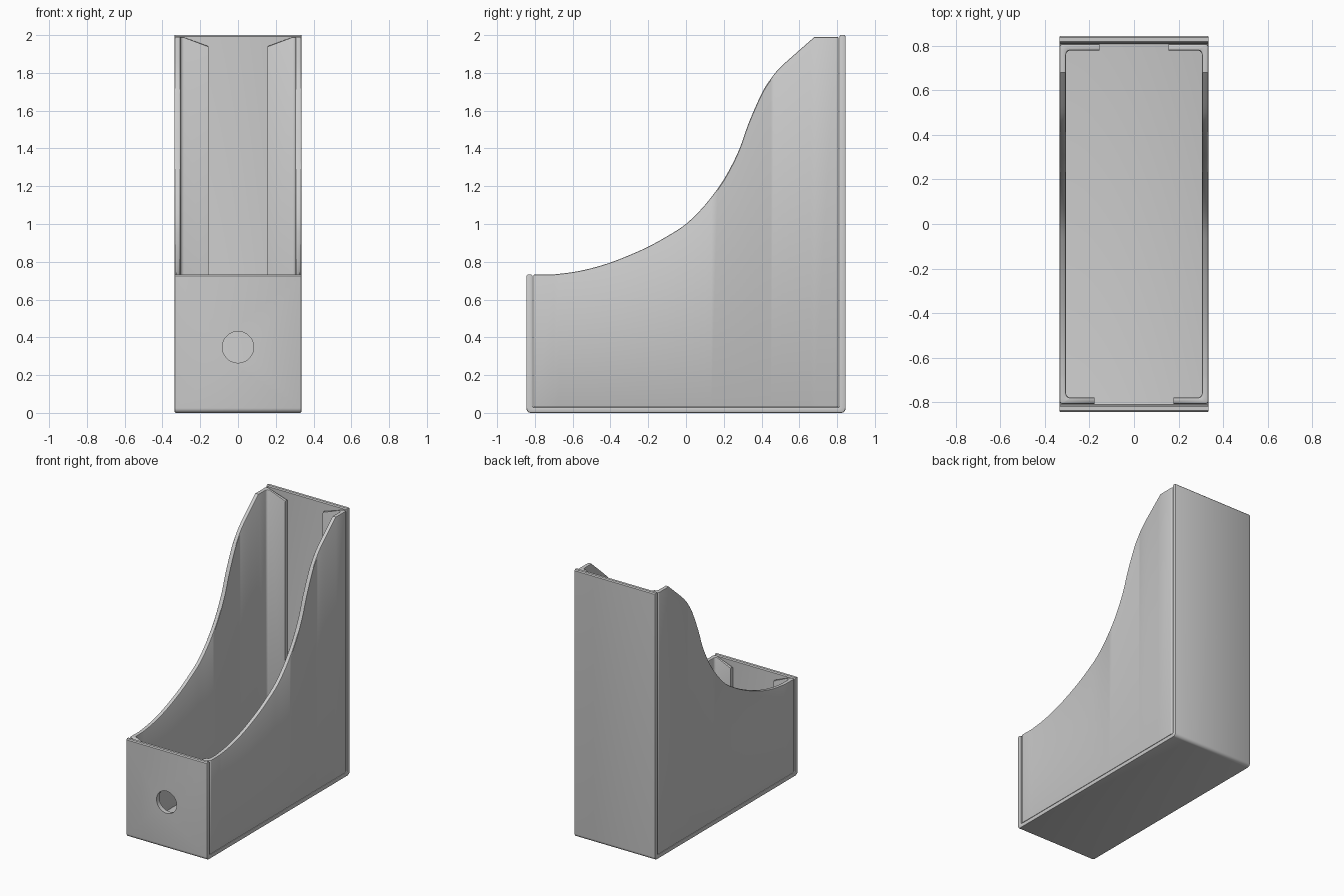
import bpy, bmesh, math
from mathutils import Vector as V

if "Cube" in bpy.data.objects:
    bpy.data.objects.remove(bpy.data.objects["Cube"])


def corner(po, pi, a, b, ro, ri, n=6):
    """Rounded bend: matching (outer, inner) points; a points back along the path, b forward."""
    a, b, out = V(a), V(b), []
    for k in range(n + 1):
        t = math.pi / 2 * k / n
        out.append(tuple(V(p) + r * (a + b) - r * (b * math.cos(t) + a * math.sin(t))
                         for p, r in ((po, ro), (pi, ri))))
    return out


def sheet(name, stations, place, c=0.008):
    """Folded sheet with rounded rims; each station is (outer, inner, low, high)."""
    bm = bmesh.new()
    rings = []
    for o, i, lo, hi in stations:
        o, i = V(o), V(i)
        u = (i - o).normalized()
        d = c * 0.3
        half = [(o, hi - c), (o + u * d, hi - d), (o + u * c, hi),
                (i - u * c, hi), (i - u * d, hi - d), (i, hi - c)]
        ring = half + [(p, lo + hi - h) for p, h in reversed(half)]
        rings.append([bm.verts.new(place(p, h)) for p, h in ring])
    n = len(rings[0])
    for r, s in zip(rings, rings[1:]):
        for k in range(n):
            bm.faces.new((r[k], r[(k + 1) % n], s[(k + 1) % n], s[k]))
    bm.faces.new(rings[0])
    bm.faces.new(rings[-1])
    bmesh.ops.recalc_face_normals(bm, faces=bm.faces)
    me = bpy.data.meshes.new(name)
    bm.to_mesh(me)
    bm.free()
    ob = bpy.data.objects.new(name, me)
    bpy.context.collection.objects.link(ob)
    bpy.ops.object.select_all(action='DESELECT')
    bpy.context.view_layer.objects.active = ob
    ob.select_set(True)
    bpy.ops.object.shade_smooth_by_angle(angle=math.radians(35))
    return ob


def smooth_curve(pts, n=3):
    """Catmull-Rom curve through the points."""
    p = [V(q) for q in [pts[0]] + pts + [pts[-1]]]
    out = []
    for a, b, c, d in zip(p, p[1:], p[2:], p[3:]):
        for k in range(n):
            t = k / n
            out.append(0.5 * (2 * b + (c - a) * t + (2 * a - 5 * b + 4 * c - d) * t * t
                              + (3 * b - a - 3 * c + d) * t ** 3))
    return out + [p[-1]]


# Front panel, floor and back panel: one folded strip
W, FRONT, BACK, TOP = 0.335, 0.733, 0.845, 2.0
IN, FLOOR, E = 0.812, 0.03, 0.007
strip = [((-BACK + E, FRONT), (-IN - E, FRONT)), ((-BACK, FRONT - E), (-IN, FRONT - E))]
strip += corner((-BACK, 0), (-IN, FLOOR), (0, 1), (1, 0), 0.025, 0.008)
strip += corner((BACK, 0), (IN, FLOOR), (-1, 0), (0, 1), 0.025, 0.008)
strip += [((BACK, TOP - E), (IN, TOP - E)), ((BACK - E, TOP), (IN + E, TOP))]
wrap = sheet("front_floor_back_strip", [(o, i, -W, W) for o, i in strip],
             lambda p, h: (h, p.x, p.y), 0.006)

# Finger hole in the front panel
bpy.ops.mesh.primitive_cylinder_add(vertices=48, radius=0.083, depth=0.2,
                                    location=(0, -0.83, 0.348), rotation=(math.pi / 2, 0, 0))
cutter = bpy.context.object
cutter.name = "finger_hole_cutter"
cutter.hide_render = True
cutter.hide_viewport = True
cut = wrap.modifiers.new("finger_hole", 'BOOLEAN')
cut.operation, cut.object, cut.solver = 'DIFFERENCE', cutter, 'EXACT'

# Side panel with swooping top edge and folded flanges, mirrored
profile = [(-0.7, .733), (-0.6, .745), (-0.5, .766), (-0.4, .796), (-0.3, .835), (-0.2, .88),
           (-0.1, .935), (0, 1.0), (0.1, 1.10), (0.2, 1.235), (0.28, 1.39), (0.33, 1.53),
           (0.4, 1.69), (0.45, 1.77), (0.5, 1.83), (0.6, 1.92), (0.68, 1.99)]
XI, YO, YI = 0.305, 0.808, 0.78
LOW, HIGH = 0.733, 1.99
side = [((0.178, -YO), (0.178, -YI), FLOOR, LOW - 0.05)]
side += [(o, i, FLOOR, LOW) for o, i in
         corner((W, -YO), (XI, -YI), (-1, 0), (0, 1), 0.014, 0.02)]
side += [((W, q.x), (XI, q.x), FLOOR, q.y) for q in smooth_curve(profile)]
side += [(o, i, FLOOR, HIGH) for o, i in
         corner((W, YO), (XI, YI), (0, -1), (-1, 0), 0.014, 0.02)]
side += [((0.155, YO), (0.155, YI), FLOOR, HIGH - 0.05)]
panel = sheet("side_panels", side, lambda p, h: (p.x, p.y, h))
panel.modifiers.new("mirror", 'MIRROR')
